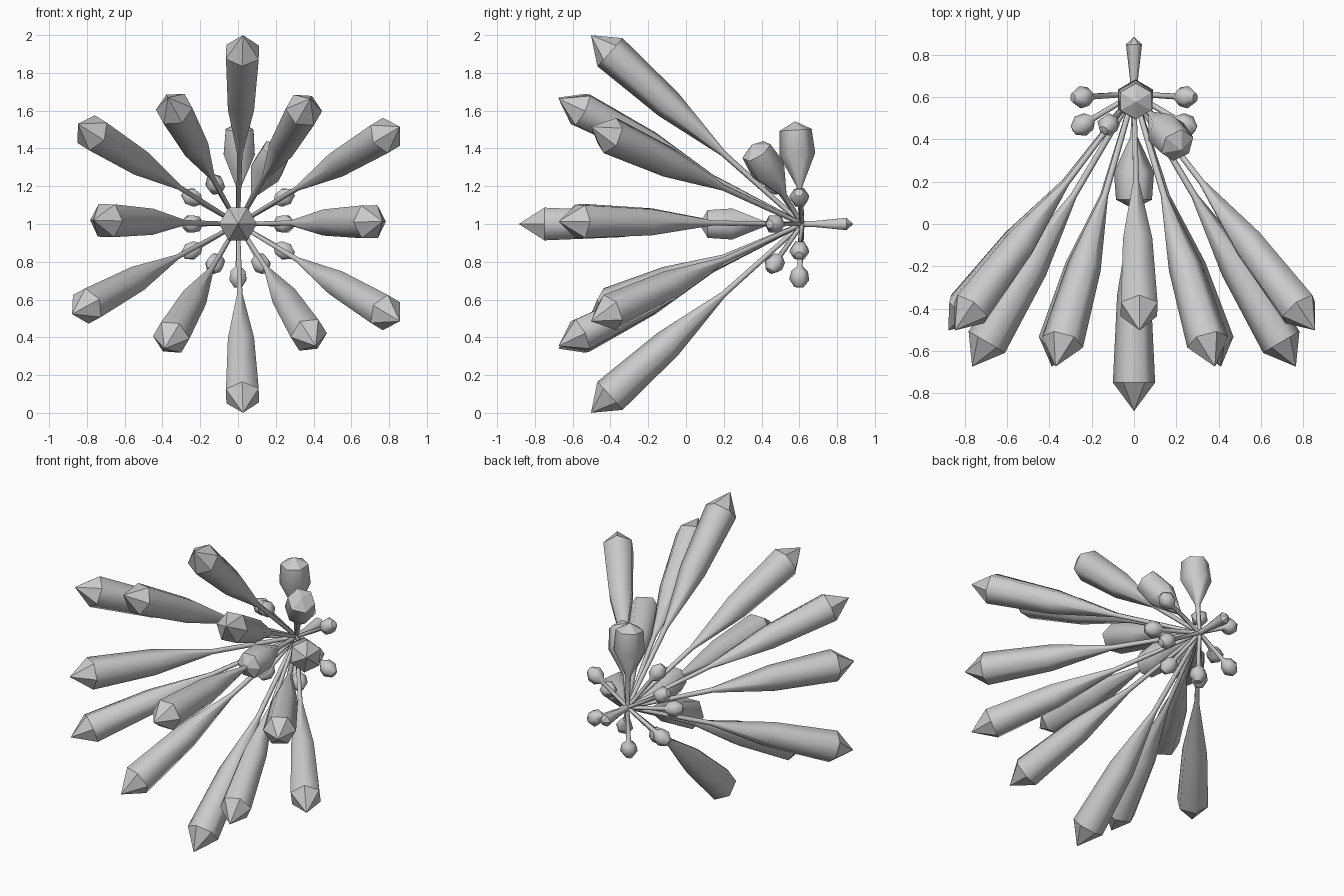
import bpy, bmesh, math
from mathutils import Vector

if "Cube" in bpy.data.objects:
    bpy.data.objects.remove(bpy.data.objects["Cube"])

CENTRE = Vector((0, 0.615, 1.0))
SIDES = 6

grey = bpy.data.materials.new("plain_grey")
grey.diffuse_color = (0.6, 0.6, 0.6, 1)
grey.use_nodes = True
grey.node_tree.nodes["Principled BSDF"].inputs["Base Color"].default_value = grey.diffuse_color

# profiles: (distance along the axis, radius)
LONG = [(0, .012), (.56, .016), (.95, .08), (1.365, .1), (1.5, 0)]
SHORT = [(0, .012), (.2, .016), (.37, .095), (.50, .085), (.545, 0)]
BUD = [(0, .012), (.225, .014), (.25, .044), (.295, .053), (.335, .024), (.338, 0)]
STUB = [(0, .018), (.08, .02), (.235, .038), (.27, 0)]


def spoke(name, profile, tilt, turn=0.0):
    """Lathe a six-sided profile along a ray leaving the centre.
    tilt is the angle from the front axis, turn the angle seen from the front."""
    a, b = math.radians(tilt), math.radians(turn)
    radial = Vector((math.cos(b), 0, math.sin(b)))
    front = Vector((0, -1, 0))
    axis = front * math.cos(a) + radial * math.sin(a)
    u = radial * math.cos(a) - front * math.sin(a)
    v = axis.cross(u)
    bm = bmesh.new()
    rings = []
    for d, r in profile:
        p = CENTRE + axis * d
        if r == 0:
            rings.append([bm.verts.new(p)])
            continue
        rings.append([bm.verts.new(p + r * (u * math.cos(k * math.tau / SIDES)
                                            + v * math.sin(k * math.tau / SIDES)))
                      for k in range(SIDES)])
    bm.faces.new(rings[0][::-1])
    for lo, hi in zip(rings, rings[1:]):
        for k in range(SIDES):
            n = (k + 1) % SIDES
            if len(hi) == 1:
                bm.faces.new((lo[k], lo[n], hi[0]))      # flat pointed end
            else:
                bm.faces.new((lo[k], lo[n], hi[n], hi[k])).smooth = True
    bmesh.ops.recalc_face_normals(bm, faces=bm.faces[:])
    me = bpy.data.meshes.new(name)
    bm.to_mesh(me)
    bm.free()
    me.materials.append(grey)
    ob = bpy.data.objects.new(name, me)
    bpy.context.collection.objects.link(ob)


# long petals: one straight ahead, an inner and an outer ring of six
spoke("long_petal_front", LONG, 0)
for t in (1, 60, 119, 178.5, 239.5, 302.5):
    spoke("long_petal_inner", LONG, 30.7, t)
for t in (31, 88.5, 148, 208.5, 271.5, 329):
    spoke("long_petal_outer", LONG, 41.8, t)

# short petals
spoke("short_petal_front", SHORT, 0)
spoke("short_petal_side", SHORT, 61, 62)
spoke("short_petal_top", SHORT, 86, 89)

# small buds fill the other places of the two short rings
for t in (0, 120, 180, 240, 300):
    spoke("bud_inner", BUD, 59, t)
for t in (30, 150, 210, 270, 330):
    spoke("bud_outer", BUD, 87, t)

# stalk at the back
spoke("back_stalk", STUB, 180)
